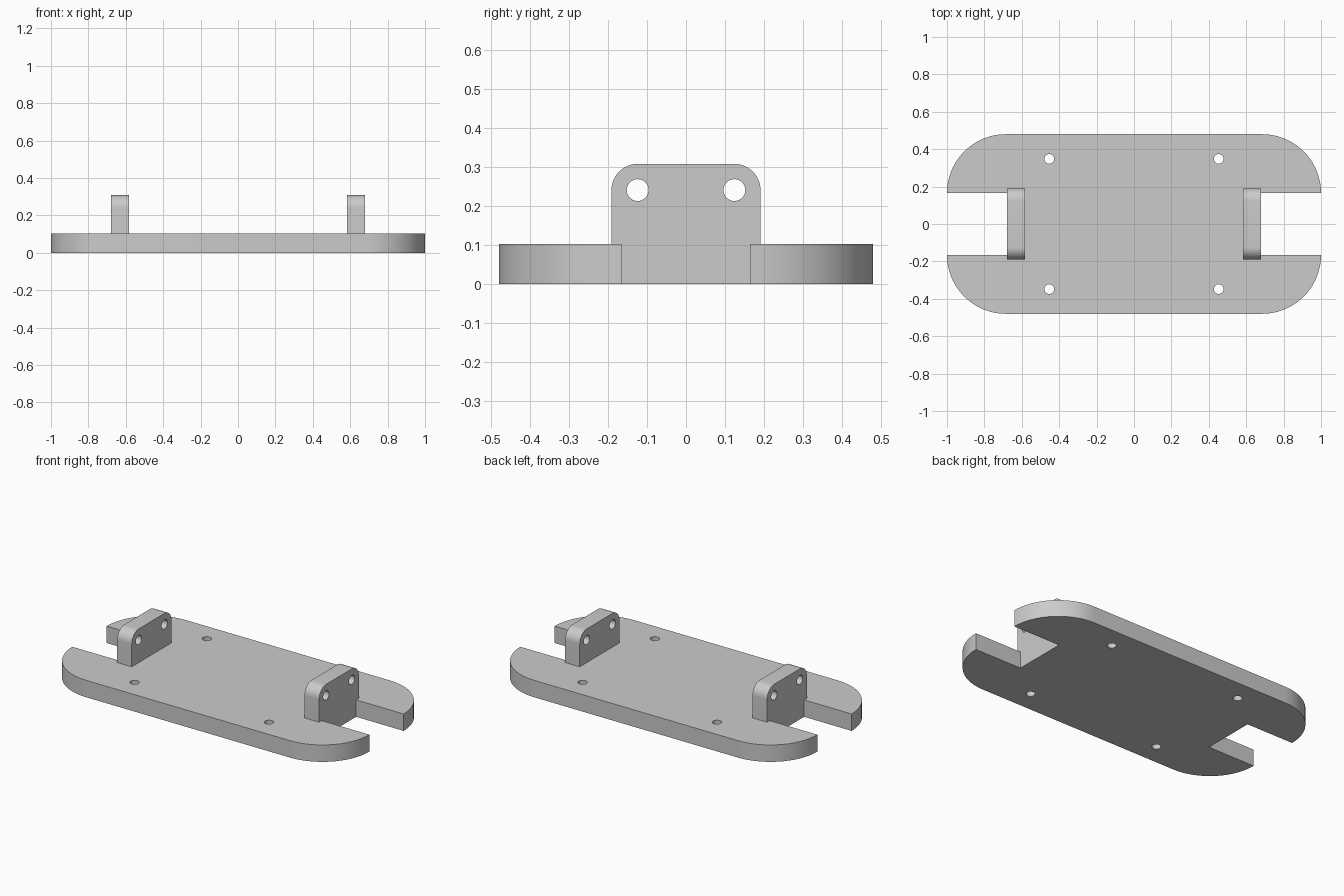
import bpy
import bmesh
from math import cos, sin, pi, radians
from mathutils import Matrix

if "Cube" in bpy.data.objects:
    bpy.data.objects.remove(bpy.data.objects["Cube"], do_unlink=True)

grey = bpy.data.materials.new("plain grey")
grey.use_nodes = True
colour = (0.6, 0.6, 0.6, 1)
grey.diffuse_color = colour
grey.node_tree.nodes["Principled BSDF"].inputs["Base Color"].default_value = colour


def arc(cx, cy, r, start, end, steps):
    angles = [start + (end - start) * i / steps for i in range(steps + 1)]
    return [(cx + r * cos(a), cy + r * sin(a)) for a in angles]


def hole(cx, cy, r, sides=32):
    return arc(cx, cy, r, 0, 2 * pi, sides)[:-1]


def extruded_plate(name, loops, thickness, matrix):
    """Fill an outline with its holes, extrude it and place it."""
    bm = bmesh.new()
    edges = []
    for loop in loops:
        verts = [bm.verts.new((u, v, 0)) for u, v in loop]
        edges += [bm.edges.new((a, b)) for a, b in zip(verts, verts[1:] + verts[:1])]
    bmesh.ops.triangle_fill(bm, use_beauty=True, edges=edges, normal=(0, 0, 1))
    solid = bmesh.ops.extrude_face_region(bm, geom=bm.faces[:])
    top = [g for g in solid["geom"] if isinstance(g, bmesh.types.BMVert)]
    bmesh.ops.translate(bm, verts=top, vec=(0, 0, thickness))
    bmesh.ops.transform(bm, matrix=matrix, verts=bm.verts)
    bmesh.ops.recalc_face_normals(bm, faces=bm.faces)
    mesh = bpy.data.meshes.new(name)
    bm.to_mesh(mesh)
    bm.free()
    mesh.materials.append(grey)
    obj = bpy.data.objects.new(name, mesh)
    bpy.context.collection.objects.link(obj)
    bpy.ops.object.select_all(action="DESELECT")
    obj.select_set(True)
    bpy.context.view_layer.objects.active = obj
    bpy.ops.object.shade_smooth_by_angle(angle=radians(30))
    return obj


HALF_WIDTH, CORNER, BASE_HEIGHT = 0.48, 0.315, 0.103
SLOT_HALF, TAB_INNER, TAB_OUTER = 0.165, 0.582, 0.68

# Base plate: rounded ends, a slot in each end, four screw holes
quarter = [(TAB_OUTER, SLOT_HALF)]
quarter += arc(1 - CORNER, HALF_WIDTH - CORNER, CORNER, 0, pi / 2, 24)
back = quarter + [(-x, y) for x, y in reversed(quarter)]
outline = back + [(-x, -y) for x, y in back]
screw_holes = [hole(sx * 0.453, sy * 0.348, 0.026) for sx in (-1, 1) for sy in (-1, 1)]
extruded_plate("base_plate", [outline] + screw_holes, BASE_HEIGHT, Matrix())

# Upright tabs: rounded upper corners and two pin holes each
TAB_HALF, TAB_TOP, TAB_CORNER = 0.191, 0.308, 0.067
side = [(TAB_HALF, BASE_HEIGHT)]
side += arc(TAB_HALF - TAB_CORNER, TAB_TOP - TAB_CORNER, TAB_CORNER, 0, pi / 2, 12)
profile = side + [(-y, z) for y, z in reversed(side)]
pin_holes = [hole(s * 0.124, 0.241, 0.028) for s in (-1, 1)]
# Profile axes (y, z) stand upright and the thickness runs along x
upright = Matrix(((0, 0, 1, 0), (1, 0, 0, 0), (0, 1, 0, 0), (0, 0, 0, 1)))
for name, x in (("left_tab", TAB_INNER), ("right_tab", -TAB_OUTER)):
    extruded_plate(name, [profile] + pin_holes, TAB_OUTER - TAB_INNER,
                   Matrix.Translation((x, 0, 0)) @ upright)
